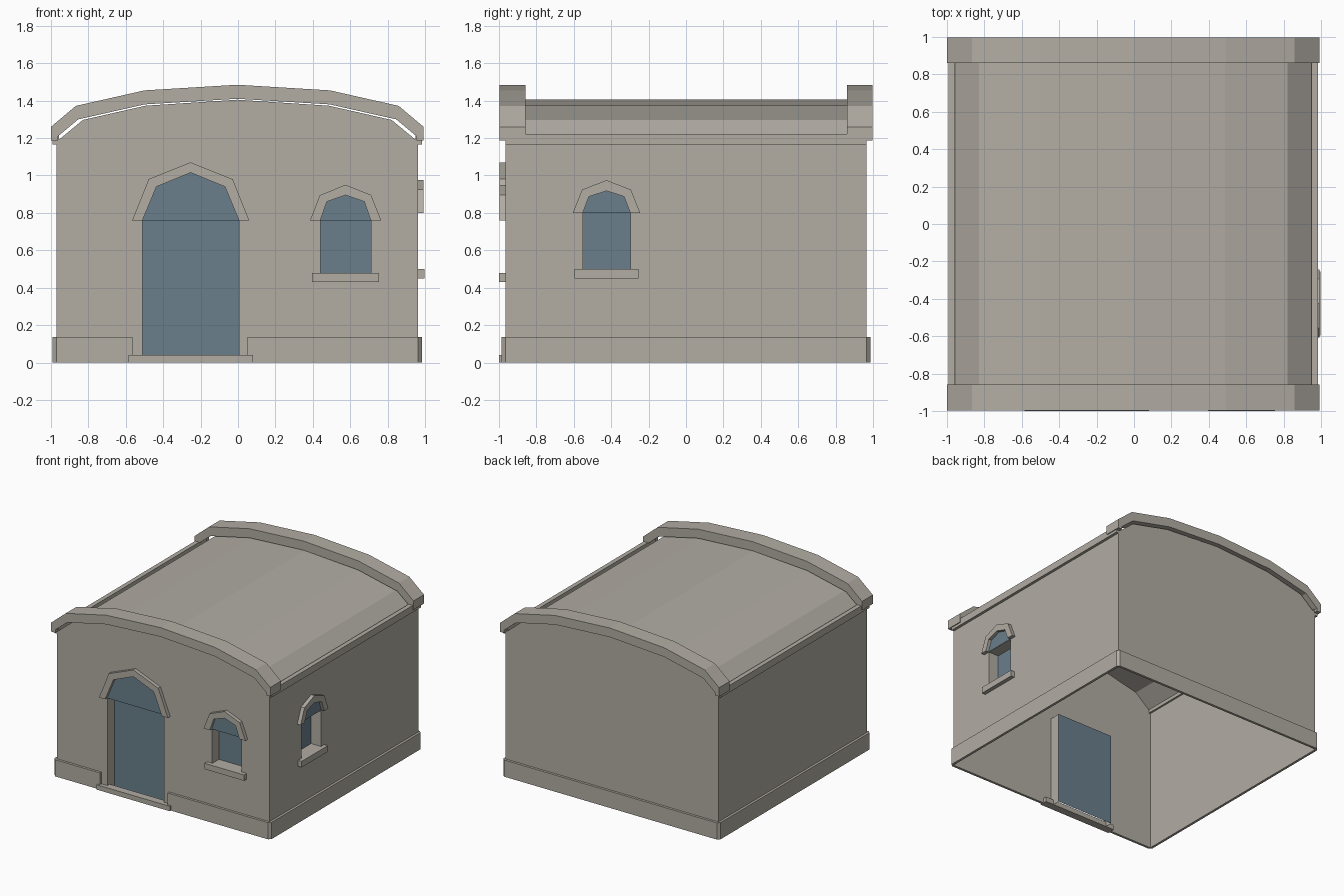
import bpy, bmesh
from mathutils import Vector

if "Cube" in bpy.data.objects:
    bpy.data.objects.remove(bpy.data.objects["Cube"], do_unlink=True)

CX, WX, WY = -0.004, 0.967, 0.966   # building centre line and wall half sizes
RECESS = 0.09


def material(name, color):
    mat = bpy.data.materials.new(name)
    mat.use_nodes = True
    mat.diffuse_color = color
    mat.node_tree.nodes["Principled BSDF"].inputs["Base Color"].default_value = color
    return mat


STONE = material("warm_grey_stone", (0.445, 0.418, 0.371, 1))
GLASS = material("slate_blue_glass", (0.144, 0.212, 0.262, 1))


# Wall frames: u runs along the wall, z is up, d is distance outward
def front(u, z, d):
    return Vector((u, -WY - d, z))


def back(u, z, d):
    return Vector((-u, WY + d, z))


def right_side(u, z, d):
    return Vector((CX + WX + d, u, z))


def left_side(u, z, d):
    return Vector((CX - WX - d, -u, z))


def plan(u, v, d):
    return Vector((u, v, d))


def finish(name, bm, mat, closed=True):
    if closed:
        bmesh.ops.recalc_face_normals(bm, faces=bm.faces)
    mesh = bpy.data.meshes.new(name)
    bm.to_mesh(mesh)
    bm.free()
    mesh.materials.append(mat)
    obj = bpy.data.objects.new(name, mesh)
    bpy.context.scene.collection.objects.link(obj)
    return obj


def prism(name, pts, d0, d1, frame, mat=STONE):
    bm = bmesh.new()
    low = [bm.verts.new(frame(u, z, d0)) for u, z in pts]
    high = [bm.verts.new(frame(u, z, d1)) for u, z in pts]
    bm.faces.new(low[::-1])
    bm.faces.new(high)
    for i in range(len(pts)):
        j = (i + 1) % len(pts)
        bm.faces.new((low[i], low[j], high[j], high[i]))
    return finish(name, bm, mat)


def rect(u0, u1, z0, z1):
    return [(u0, z0), (u1, z0), (u1, z1), (u0, z1)]


def wall(name, outline, frame, hole=None):
    bm = bmesh.new()
    edges = []
    for loop in [outline] + ([hole] if hole else []):
        vs = [bm.verts.new(frame(u, z, 0)) for u, z in loop]
        edges += [bm.edges.new((vs[i], vs[i - 1])) for i in range(len(vs))]
    normal = frame(0, 0, 1) - frame(0, 0, 0)
    bmesh.ops.triangle_fill(bm, use_beauty=True, edges=edges, normal=normal)
    for face in bm.faces:
        face.normal_update()
        if face.normal.dot(normal) < 0:
            face.normal_flip()
    finish(name, bm, STONE, closed=False)


def sheet(name, path, frame, d0, d1, mat=STONE):
    bm = bmesh.new()
    rows = [[bm.verts.new(frame(u, z, d)) for u, z in path] for d in (d0, d1)]
    for i in range(len(path) - 1):
        bm.faces.new((rows[0][i], rows[0][i + 1], rows[1][i + 1], rows[1][i]))
    finish(name, bm, mat, closed=False)


def mirrored(half, centre):
    """Full arch path, left to right, from its right half listed top to bottom."""
    left = [(centre - u, z) for u, z in reversed(half) if u > 0]
    return left + [(centre + u, z) for u, z in half]


def opening(name, frame, centre, box, inner, outer, sill=None):
    u0, u1, z0, z1 = box
    # recessed pane and its reveals
    path = [(u0, z0), (u0, z1), (u1, z1), (u1, z0)]
    if sill:
        path.append((u0, z0))
    sheet(name + "_reveal", path, frame, 0, -RECESS)
    bm = bmesh.new()
    bm.faces.new([bm.verts.new(frame(u, z, -RECESS)) for u, z in rect(*box)])
    finish(name + "_pane", bm, GLASS, closed=False)
    # arched pane and hood above it
    arch_in, arch_out = mirrored(inner, centre), mirrored(outer, centre)
    prism(name + "_arch_pane", arch_in, 0.001, 0.004, frame, GLASS)
    prism(name + "_hood", arch_out + arch_in[::-1], 0, 0.03, frame)
    if sill:
        prism(name + "_sill", rect(*sill), 0, 0.033, frame)


# Openings
DOOR = (-0.51, 0.005, 0.0, 0.76)
FRONT_WINDOW = (0.44, 0.71, 0.475, 0.76)
SIDE_WINDOW = (-0.552, -0.298, 0.50, 0.80)
opening("door", front, -0.253, DOOR,
        [(0, 1.015), (0.183, 0.94), (0.258, 0.76)],
        [(0, 1.07), (0.225, 0.98), (0.313, 0.76)])
prism("door_step", rect(-0.585, 0.08, 0, 0.04), -0.03, 0.034, front)
window_inner = [(0, 0.135), (0.1, 0.1), (0.135, 0)]
window_outer = [(0, 0.19), (0.137, 0.135), (0.19, 0)]
opening("front_window", front, 0.575, FRONT_WINDOW,
        [(u, z + 0.76) for u, z in window_inner],
        [(u, z + 0.76) for u, z in window_outer], (0.395, 0.755, 0.43, 0.478))
opening("side_window", right_side, -0.425, SIDE_WINDOW,
        [(u * 0.94, z * 0.87 + 0.80) for u, z in window_inner],
        [(u * 0.95, z * 0.92 + 0.80) for u, z in window_outer],
        (-0.595, -0.255, 0.45, 0.50))

# Walls
EAVE = 1.18
roof_half = [(0, 1.405), (0.49, 1.373), (0.825, 1.297), (WX, EAVE)]
gable = mirrored(roof_half, CX)
door_notch = [(DOOR[1], 0), (DOOR[1], DOOR[3]), (DOOR[0], DOOR[3]), (DOOR[0], 0)]
wall("front_wall", gable + [(CX + WX, 0)] + door_notch + [(CX - WX, 0)],
     front, rect(*FRONT_WINDOW))
wall("back_wall", mirrored(roof_half + [(WX, 0)], -CX), back)
wall("right_wall", rect(-WY, WY, 0, EAVE), right_side, rect(*SIDE_WINDOW))
wall("left_wall", rect(-WY, WY, 0, EAVE), left_side)

# Roof shell
sheet("roof", gable, front, 0, -2 * WY)

# Parapet bands over both gables
band_top = mirrored([(0, 1.485), (0.495, 1.455), (0.863, 1.372), (0.996, 1.26),
                     (0.996, 1.187)], CX)
band_low = mirrored([(0, 1.41), (0.495, 1.38), (0.85, 1.3), (0.958, 1.21),
                     (0.958, 1.187)], CX)
for name, y0, y1 in (("front_parapet", -0.998, -0.858), ("back_parapet", 0.862, 0.998)):
    prism(name, band_top + band_low[::-1], -WY - y1, -WY - y0, front)

# Eave cornices along the sides
for name, frame in (("right_cornice", right_side), ("left_cornice", left_side)):
    prism(name, rect(-WY, WY, 1.165, 1.222), -0.015, 0.022, frame)

# Plinth running round the walls, broken at the door
T = 0.02
ends = (0.05, -0.565)
outer = [(ends[0], -WY - T)]
inner = [(ends[0], -WY)]
for sx, sy in ((1, -1), (1, 1), (-1, 1), (-1, -1)):
    x, y = CX + sx * WX, sy * WY
    chamfer = [(x, y + sy * T), (x + sx * T, y)]
    outer += chamfer if sx * sy < 0 else chamfer[::-1]
    inner.append((x, y))
outer.append((ends[1], -WY - T))
inner.append((ends[1], -WY))
prism("plinth", outer + inner[::-1], 0, 0.137, plan)
